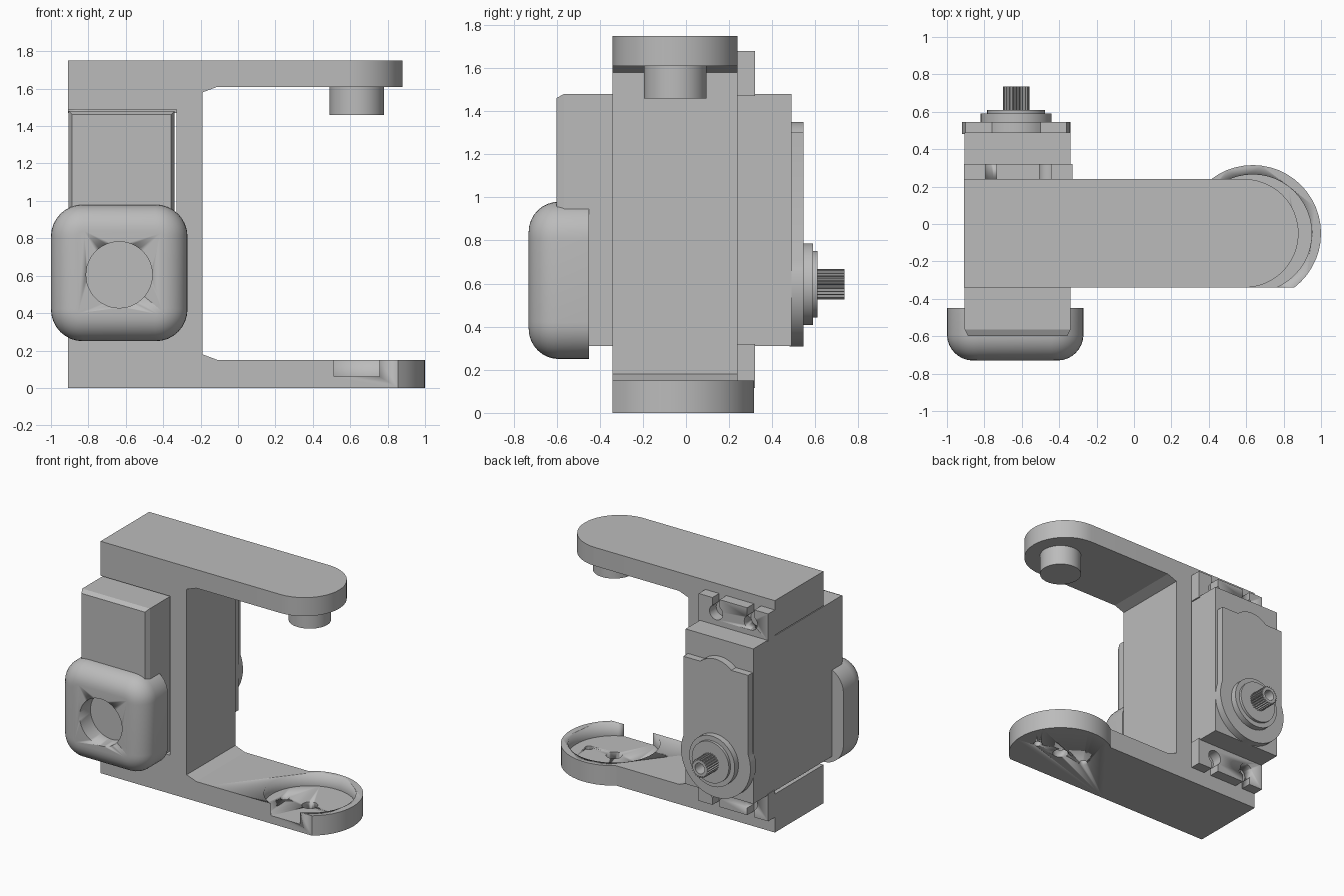
import bpy, bmesh
from math import sin, cos, asin, acos, degrees, radians
from mathutils import Vector

cube = bpy.data.objects.get("Cube")
if cube:
    bpy.data.objects.remove(cube, do_unlink=True)

grey = bpy.data.materials.new("plain grey")
grey.use_nodes = True
grey.diffuse_color = (0.5, 0.5, 0.5, 1)
grey.node_tree.nodes["Principled BSDF"].inputs["Base Color"].default_value = (0.5, 0.5, 0.5, 1)


def finish(name, bm, smooth=True):
    bmesh.ops.recalc_face_normals(bm, faces=bm.faces)
    mesh = bpy.data.meshes.new(name)
    bm.to_mesh(mesh)
    bm.free()
    mesh.materials.append(grey)
    ob = bpy.data.objects.new(name, mesh)
    bpy.context.collection.objects.link(ob)
    if smooth:
        activate(ob)
        bpy.ops.object.shade_smooth_by_angle(angle=radians(30))
    return ob


def activate(ob):
    bpy.ops.object.select_all(action='DESELECT')
    ob.select_set(True)
    bpy.context.view_layer.objects.active = ob


def prism(name, outline, axis, low, high, smooth=True):
    """Extrude an outline along y (outline is x, z) or z (outline is x, y)."""
    bm = bmesh.new()
    place = (lambda p, d: (p[0], d, p[1])) if axis == 'y' else (lambda p, d: (p[0], p[1], d))
    face = bm.faces.new([bm.verts.new(place(p, low)) for p in outline])
    out = bmesh.ops.extrude_face_region(bm, geom=[face])["geom"]
    step = Vector(place((0, 0), high - low))
    bmesh.ops.translate(bm, vec=step, verts=[v for v in out if isinstance(v, bmesh.types.BMVert)])
    return finish(name, bm, smooth)


def arc(cx, cy, r, start, end, steps):
    angles = [radians(start + (end - start) * i / steps) for i in range(steps + 1)]
    return [(cx + r * cos(a), cy + r * sin(a)) for a in angles]


def disc(name, cx, cy, r, axis, low, high, sides=48):
    return prism(name, arc(cx, cy, r, 0, 360, sides)[:-1], axis, low, high)


def rect(x0, y0, x1, y1):
    return [(x0, y0), (x1, y0), (x1, y1), (x0, y1)]


def cut(ob, *cutters):
    for c in cutters:
        activate(ob)
        mod = ob.modifiers.new("cut", 'BOOLEAN')
        mod.operation, mod.solver, mod.object = 'DIFFERENCE', 'EXACT', c
        # keep the cut ahead of the edge smoothing
        bpy.ops.object.modifier_move_to_index(modifier=mod.name, index=0)
        bpy.ops.object.modifier_apply(modifier=mod.name)
        bpy.data.objects.remove(c, do_unlink=True)


FRONT, BACK, MID = -0.34, 0.24, -0.05     # bracket depth
PIVOT, SHAFT_X, SHAFT_Z = 0.635, -0.63, 0.597

# C-shaped bracket spine with chamfered inner corners
prism("bracket_spine", [
    (-0.91, 0), (0, 0), (0, 0.15), (-0.11, 0.15), (-0.19, 0.18), (-0.19, 1.58),
    (-0.11, 1.61), (0, 1.61), (0, 1.75), (-0.91, 1.75), (-0.91, 1.49),
    (-0.33, 1.49), (-0.33, 0.29), (-0.91, 0.29)], 'y', FRONT, BACK, False)

# Upper arm with round end and pivot pin
prism("upper_arm", [(0, FRONT)] + arc(0.59, MID, 0.29, -90, 90, 24) + [(0, BACK)],
      'z', 1.61, 1.75)
disc("pivot_pin", PIVOT, MID, 0.145, 'z', 1.46, 1.62)

# Lower arm with horn recess and screw holes
lean = degrees(asin(0.29 / 0.365))
lower = prism("lower_arm", [(0, FRONT)] + arc(PIVOT, MID, 0.365, -lean, 180 - lean, 24)
              + [(0, BACK)], 'z', 0, 0.15)
cut(lower, disc("recess_cutter", PIVOT, MID, 0.315, 'z', 0.06, 0.3),
    *[disc("hole_cutter", PIVOT + dx, MID, r, 'z', -0.1, 0.1, 24)
      for dx, r in ((-0.21, 0.03), (0, 0.055), (0.21, 0.03))])

# Servo case, tapered at its front edge
prism("servo_case", rect(-0.905, 0.31, -0.34, 1.48), 'y', -0.565, 0.49, False)
bm = bmesh.new()
rings = [[bm.verts.new((x, y, z)) for x, z in rect(-0.905 + i, 0.31 + i, -0.34 - i, 1.48 - i)]
         for y, i in ((-0.565, 0), (-0.6, 0.018))]
for r in rings:
    bm.faces.new(r)
for i in range(4):
    j = (i + 1) % 4
    bm.faces.new((rings[0][i], rings[0][j], rings[1][j], rings[1][i]))
finish("servo_front_taper", bm, False)

# Mounting ears with keyhole slots
for name, z0, z1, hole, slot in (("upper_ear", 1.47, 1.68, 1.575, (1.575, 1.8)),
                                 ("lower_ear", 0.115, 0.32, 0.215, (0, 0.215))):
    ear = prism(name, rect(-0.91, z0, -0.33, z1), 'y', BACK, 0.32)
    for x in (-0.765, -0.475):
        cut(ear, disc("hole_cutter", x, hole, 0.055, 'y', 0.2, 0.4, 24),
            prism("slot_cutter", rect(x - 0.03, slot[0], x + 0.03, slot[1]), 'y', 0.2, 0.4))

# Gear cover: straight sides, round lower end and a bump on top
wide = degrees(acos(0.27 / 0.29))
prism("gear_cover", arc(SHAFT_X, SHAFT_Z, 0.29, 180 - wide, 360 + wide, 32)
      + [(-0.36, 1.3)] + arc(SHAFT_X, 1.156, 0.194, 48, 132, 12) + [(-0.90, 1.3)],
      'y', 0.48, 0.545)

# Output bosses and splined shaft
disc("output_boss", SHAFT_X, SHAFT_Z, 0.19, 'y', 0.54, 0.59)
disc("output_collar", SHAFT_X, SHAFT_Z, 0.155, 'y', 0.58, 0.61)
teeth = 24
spline = []
for i in range(teeth * 4):
    r = 0.07 if i % 4 < 2 else 0.06
    a = radians(360 * i / (teeth * 4))
    spline.append((SHAFT_X + r * cos(a), SHAFT_Z + r * sin(a)))
shaft = prism("splined_shaft", spline, 'y', 0.6, 0.735, False)
cut(shaft, disc("bore_cutter", SHAFT_X, SHAFT_Z, 0.04, 'y', 0.64, 0.8, 24))

# Rounded front cap with a round socket
bm = bmesh.new()
bmesh.ops.create_cube(bm, size=1)
bmesh.ops.scale(bm, vec=(0.73, 0.28, 0.73), verts=bm.verts)
bmesh.ops.translate(bm, vec=(-0.635, -0.59, 0.615), verts=bm.verts)
along = [e for e in bm.edges if abs(e.verts[0].co.y - e.verts[1].co.y) > 0.1]
bmesh.ops.bevel(bm, geom=along, offset=0.17, segments=8, profile=0.5, affect='EDGES')
rim = [e for e in bm.edges if all(v.co.y < -0.72 for v in e.verts)]
bmesh.ops.bevel(bm, geom=rim, offset=0.14, segments=8, profile=0.5, affect='EDGES')
cap = finish("front_cap", bm)
cut(cap, disc("socket_cutter", -0.635, 0.605, 0.177, 'y', -0.9, -0.598))
